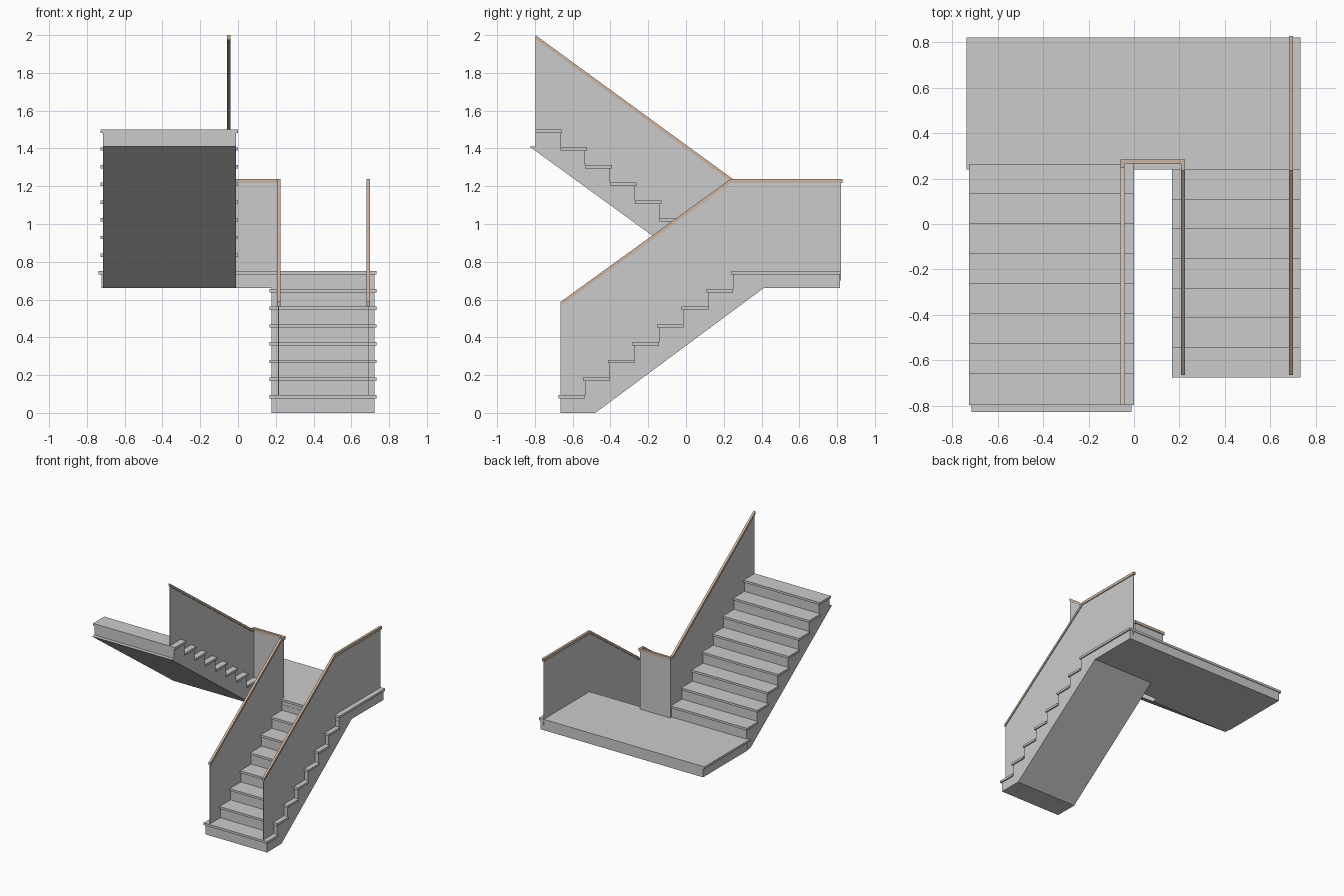
import bpy, bmesh

if "Cube" in bpy.data.objects:
    bpy.data.objects.remove(bpy.data.objects["Cube"])

RISE, T = 0.09375, 0.018          # step rise, tread thickness
wood = bpy.data.materials.new("rail_wood")
wood.diffuse_color = (0.62, 0.47, 0.36, 1)
wood.use_nodes = True
wood.node_tree.nodes["Principled BSDF"].inputs["Base Color"].default_value = wood.diffuse_color


def prism(name, pts, x0, x1, mat=None):
    """Extrude a (y, z) profile from x0 to x1."""
    bm = bmesh.new()
    face = bm.faces.new([bm.verts.new((x0, y, z)) for y, z in pts])
    ext = bmesh.ops.extrude_face_region(bm, geom=[face])
    for v in ext["geom"]:
        if isinstance(v, bmesh.types.BMVert):
            v.co.x = x1
    bmesh.ops.recalc_face_normals(bm, faces=bm.faces)
    me = bpy.data.meshes.new(name)
    bm.to_mesh(me)
    bm.free()
    ob = bpy.data.objects.new(name, me)
    bpy.context.collection.objects.link(ob)
    if mat:
        me.materials.append(mat)
    return ob


def box(name, x, y, z, mat=None):
    pts = [(y[0], z[0]), (y[1], z[0]), (y[1], z[1]), (y[0], z[1])]
    return prism(name, pts, x[0], x[1], mat)


def flight(name, n, y0, going, z0, x, tread_x, under, nose, last_y):
    """Stepped body plus overhanging treads; going < 0 climbs to the front."""
    steps = []
    for k in range(n):
        y, z = y0 + going * k, z0 + RISE * (k + 1)
        y_end = last_y if k == n - 1 else y + going
        steps += [(y, z - RISE - (T if k else 0)), (y, z - T)]
        box(f"{name}_tread_{k + 1}", tread_x, sorted((y - nose, y_end)), (z - T, z))
    steps.append((last_y, z0 + RISE * n - T))
    prism(name + "_body", steps + under, *x)


def rail(name, path, x, w=0.018, h=0.022):
    """Handrail whose top edge follows a (y, z) path."""
    under = [(y, z - h) for y, z in reversed(path)]
    prism(name, path + under, x - w / 2, x + w / 2, wood)


# Lower flight, climbing to the back
flight("lower_flight", 7, -0.665, 0.1305, 0, (0.178, 0.722), (0.168, 0.732),
       [(0.2485, 0.70), (0.41, 0.70), (0.41, 0.66), (-0.48, 0)], 0.01, 0.2485)

# Landing
box("landing_body", (-0.722, 0.722), (0.25, 0.815), (0.66, 0.75 - T))
box("landing_floor", (-0.738, 0.732), (0.24, 0.82), (0.75 - T, 0.75))

# Upper flight, climbing to the front
flight("upper_flight", 8, 0.255, -0.1315, 0.75, (-0.715, -0.01), (-0.727, 0),
       [(-0.797, 1.41), (-0.828, 1.41), (0.205, 0.66), (0.255, 0.66)], -0.01, -0.797)

# Thin balustrade panels
W = 0.002
prism("outer_panel", [(-0.664, 0.05), (-0.664, 0.575), (0.235, 1.225), (0.82, 1.225),
                      (0.82, 0.70), (0.30, 0.68), (-0.55, 0.05)], 0.69 - W, 0.69 + W)
prism("inner_panel", [(-0.664, 0.05), (-0.664, 0.575), (0.235, 1.225), (0.273, 1.225),
                      (0.273, 0.68), (0.25, 0.65), (-0.55, 0.05)], 0.215 - W, 0.215 + W)
box("cross_panel", (-0.05, 0.215), (0.271, 0.275), (0.70, 1.225))
prism("upper_panel", [(-0.796, 1.46), (-0.796, 1.985), (0.25, 1.225), (0.273, 1.225),
                      (0.273, 0.70), (-0.66, 1.36)], -0.05 - W, -0.05 + W)

# Wooden handrails
rail("outer_rail", [(-0.665, 0.587), (0.235, 1.238), (0.828, 1.238)], 0.69)
rail("inner_rail", [(-0.665, 0.587), (0.235, 1.238), (0.265, 1.238)], 0.215)
box("cross_rail", (-0.059, 0.224), (0.264, 0.283), (1.216, 1.238), wood)
rail("upper_rail", [(-0.797, 2.0), (0.248, 1.238), (0.265, 1.238)], -0.05)
